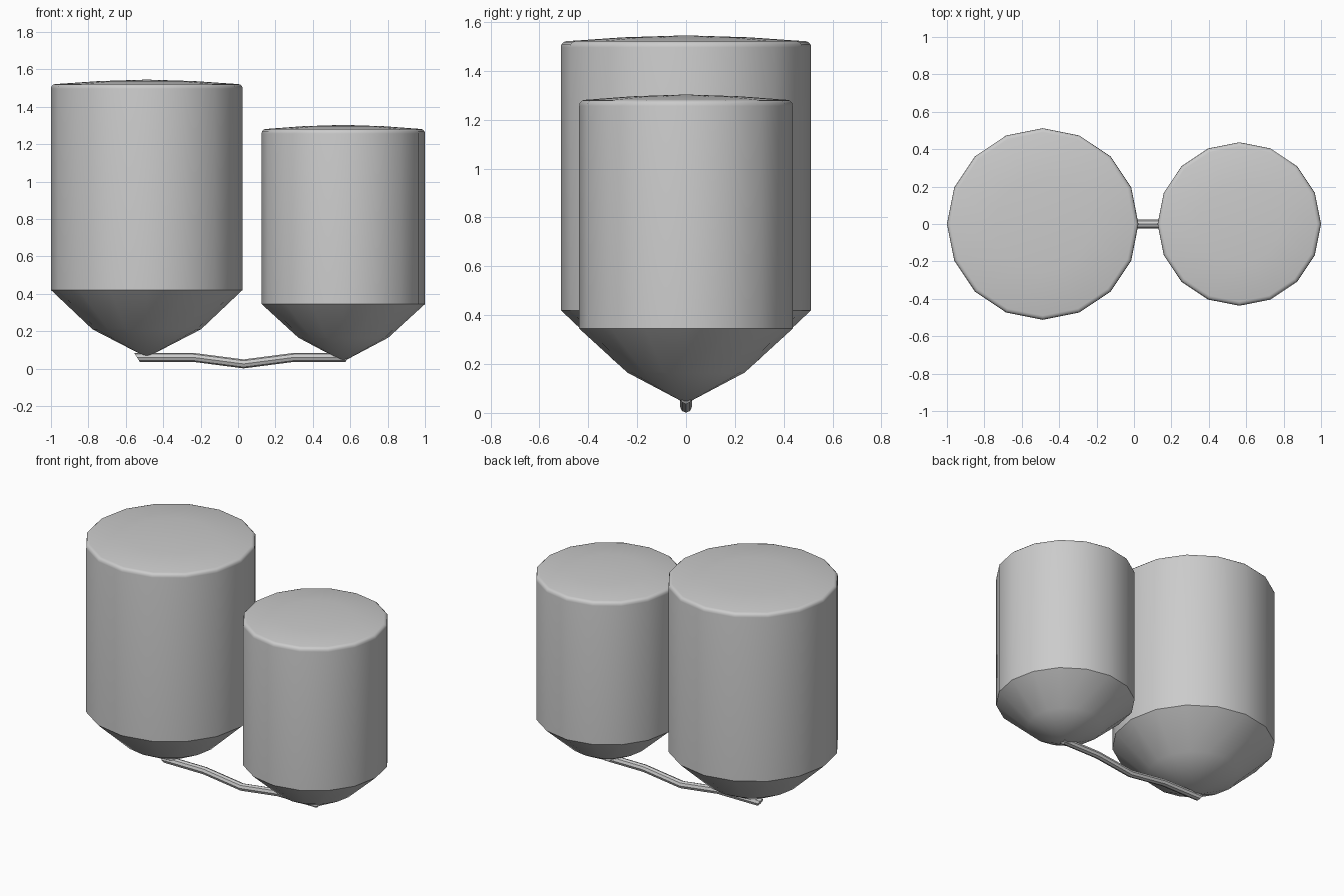
import bpy, bmesh
from math import pi, cos, sin, radians

if "Cube" in bpy.data.objects:
    bpy.data.objects.remove(bpy.data.objects["Cube"])

SIDES = 16


def finish(name, bm, angle):
    bmesh.ops.recalc_face_normals(bm, faces=bm.faces)
    me = bpy.data.meshes.new(name)
    bm.to_mesh(me)
    bm.free()
    ob = bpy.data.objects.new(name, me)
    bpy.context.collection.objects.link(ob)
    bpy.ops.object.select_all(action='DESELECT')
    ob.select_set(True)
    bpy.context.view_layer.objects.active = ob
    bpy.ops.object.shade_smooth_by_angle(angle=radians(angle))
    return ob


def bridge(bm, a, b):
    n = len(a)
    for i in range(n):
        j = (i + 1) % n
        bm.faces.new((a[i], a[j], b[j], b[i]))


def tank(name, cx, r, tip, mid_r, mid_z, wall_bottom, rim, crown):
    # Revolved profile: funnel, wall, small rounded rim, shallow domed lid
    profile = [(mid_r, mid_z), (r, wall_bottom), (r, rim - 0.024),
               (r - 0.002, rim - 0.011), (r - 0.011, rim - 0.002),
               (r - 0.022, rim + 0.001),
               (r * 0.5, rim + (crown - rim) * 0.68)]
    bm = bmesh.new()
    rings = [[bm.verts.new((cx + pr * cos(2 * pi * i / SIDES),
                            pr * sin(2 * pi * i / SIDES), z))
              for i in range(SIDES)] for pr, z in profile]
    for a, b in zip(rings, rings[1:]):
        bridge(bm, a, b)
    for ring, z in ((rings[0], tip), (rings[-1], crown)):
        apex = bm.verts.new((cx, 0, z))
        for i in range(SIDES):
            bm.faces.new((apex, ring[i], ring[(i + 1) % SIDES]))
    return finish(name, bm, 42)


def pipe(name, path, radius, sides=8):
    # Each path point: x, z, lean of the cross-section
    bm = bmesh.new()
    rings = []
    for x, z, lean in path:
        rings.append([bm.verts.new((x + lean * sin(2 * pi * i / sides),
                                    radius * cos(2 * pi * i / sides),
                                    z + radius * sin(2 * pi * i / sides)))
                      for i in range(sides)])
    for a, b in zip(rings, rings[1:]):
        bridge(bm, a, b)
    bm.faces.new(rings[0])
    bm.faces.new(rings[-1])
    return finish(name, bm, 40)


# Storage tanks with funnel bottoms
tank("large_tank", -0.488, 0.512, 0.06, 0.29, 0.21, 0.42, 1.52, 1.545)
tank("small_tank", 0.563, 0.437, 0.038, 0.24, 0.165, 0.345, 1.28, 1.303)

# Sagging pipe joining the funnel tips
pipe("connecting_pipe",
     [(-0.54, 0.06, -0.015), (-0.24, 0.06, 0), (0.03, 0.025, 0),
      (0.30, 0.06, 0), (0.59, 0.06, 0.015)], 0.024)
